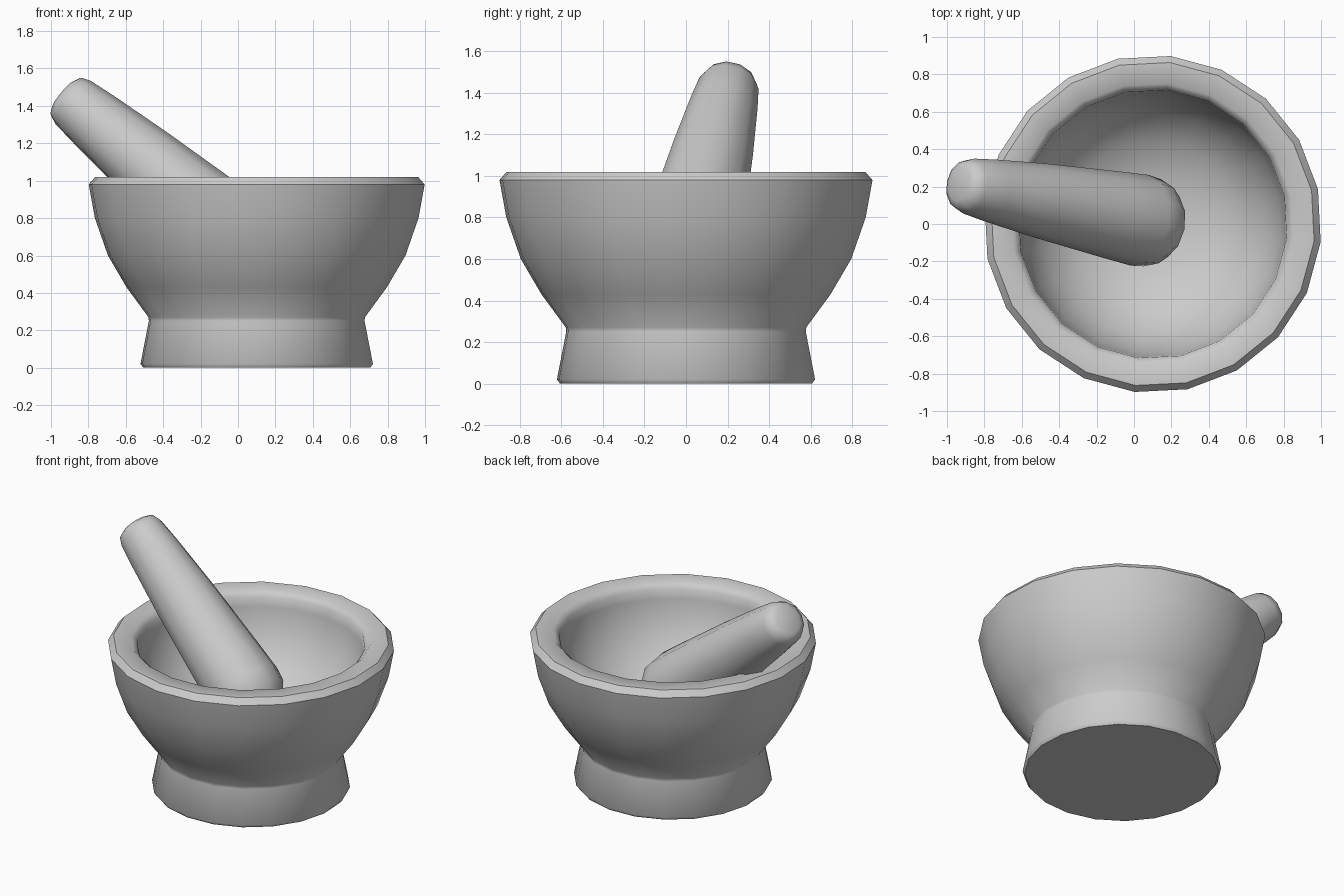
import bpy, bmesh, math
from mathutils import Matrix, Vector

if "Cube" in bpy.data.objects:
    bpy.data.objects.remove(bpy.data.objects["Cube"])


def lathe(name, profile, sides, offset=0.0, matrix=Matrix()):
    """Revolve an (r, z) profile about z; end points with r = 0 become poles."""
    bm = bmesh.new()
    rings = []
    for r, z in profile:
        if r == 0:
            rings.append([bm.verts.new((0, 0, z))] * sides)
        else:
            rings.append([bm.verts.new((r * math.cos(a), r * math.sin(a), z))
                          for a in (offset + math.tau * i / sides for i in range(sides))])
    for a, b in zip(rings, rings[1:]):
        for i in range(sides):
            j = (i + 1) % sides
            bm.faces.new(list(dict.fromkeys((a[i], a[j], b[j], b[i]))))
    bm.transform(matrix)
    bmesh.ops.recalc_face_normals(bm, faces=bm.faces[:])
    mesh = bpy.data.meshes.new(name)
    bm.to_mesh(mesh)
    bm.free()
    obj = bpy.data.objects.new(name, mesh)
    bpy.context.collection.objects.link(obj)
    bpy.ops.object.select_all(action='DESELECT')
    obj.select_set(True)
    bpy.context.view_layer.objects.active = obj
    bpy.ops.object.shade_smooth_by_angle(angle=math.radians(48))
    return obj


# mortar: flared foot, bowl wall, rounded rim, hollow inside
lathe("mortar_bowl", [
    (0, 0), (0.61, 0), (0.625, 0.02), (0.58, 0.25), (0.582, 0.27),
    (0.70, 0.43), (0.80, 0.60), (0.87, 0.80), (0.903, 0.98), (0.868, 1.02),
    (0.755, 1.02), (0.72, 0.985), (0.715, 0.92), (0.685, 0.78), (0.60, 0.61),
    (0.45, 0.475), (0.25, 0.40), (0, 0.375),
], 20, math.radians(11.9), Matrix.Translation((0.1, 0, 0)))

# pestle: tapered rod leaning on the rim, thick end down in the bowl
axis = Vector((1, -0.2, -0.83))
place = Matrix.Translation((-0.92, 0.21, 1.45)) @ axis.to_track_quat('Z', 'Y').to_matrix().to_4x4()
lathe("pestle", [
    (0, -0.02), (0.09, -0.02), (0.13, 0.0), (0.15, 0.05), (0.168, 0.2),
    (0.20, 0.55), (0.235, 1.05), (0.247, 1.25), (0.237, 1.34), (0.19, 1.41), (0, 1.43),
], 12, 0, place)
